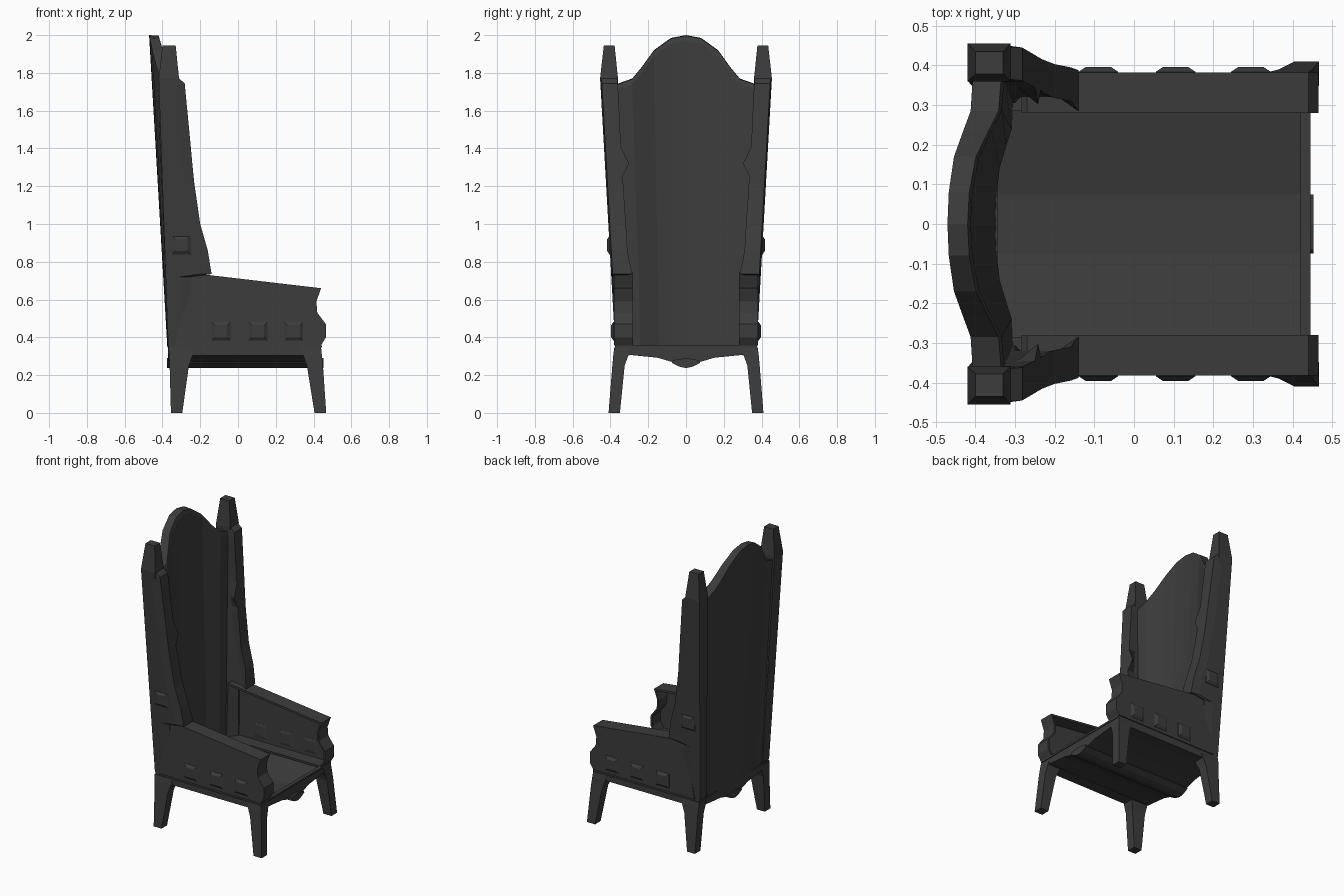
import bpy
import bmesh

cube = bpy.data.objects.get("Cube")
if cube:
    bpy.data.objects.remove(cube, do_unlink=True)

mat = bpy.data.materials.new("dark charcoal")
mat.use_nodes = True
COLOUR = (0.045, 0.045, 0.045, 1)
mat.diffuse_color = COLOUR
mat.node_tree.nodes["Principled BSDF"].inputs["Base Color"].default_value = COLOUR


def loft(name, rings, mirror=True):
    """Skin equal-length rings of points, cap both ends, mirror across y."""
    bm = bmesh.new()
    loops = [[bm.verts.new(p) for p in ring] for ring in rings]
    for a, b in zip(loops, loops[1:]):
        for i in range(len(a)):
            j = (i + 1) % len(a)
            bm.faces.new((a[i], a[j], b[j], b[i]))
    bm.faces.new(loops[0])
    bm.faces.new(loops[-1])
    bmesh.ops.recalc_face_normals(bm, faces=bm.faces)
    mesh = bpy.data.meshes.new(name)
    bm.to_mesh(mesh)
    bm.free()
    mesh.materials.append(mat)
    obj = bpy.data.objects.new(name, mesh)
    bpy.context.collection.objects.link(obj)
    if mirror:
        mod = obj.modifiers.new("Mirror", 'MIRROR')
        mod.use_axis = (False, True, False)


def rect(z, x0, x1, y0, y1):
    return [(x0, y0, z), (x1, y0, z), (x1, y1, z), (x0, y1, z)]


def box(name, x, y, z, mirror=False):
    loft(name, [rect(h, *x, *y) for h in z], mirror)


def along_x(name, profile, x0, x1):
    loft(name, [[(x, y, z) for y, z in profile] for x in (x0, x1)], False)


def along_y(name, profile, y0, y1):
    loft(name, [[(x, y, z) for x, z in profile] for y in (y0, y1)])


def both_sides(half):
    """Complete a half profile given from the centre outwards."""
    return [(-y, z) for y, z in reversed(half) if y] + half


# Tapered legs with a flared top
loft("rear_legs", [rect(0, -0.355, -0.295, 0.35, 0.41),
                   rect(0.25, -0.362, -0.26, 0.325, 0.39),
                   rect(0.305, -0.365, -0.24, 0.305, 0.385),
                   rect(0.345, -0.368, -0.23, 0.30, 0.38)])
loft("front_legs", [rect(0, 0.405, 0.467, 0.35, 0.41),
                    rect(0.25, 0.365, 0.45, 0.325, 0.39),
                    rect(0.305, 0.345, 0.444, 0.305, 0.385),
                    rect(0.345, 0.335, 0.44, 0.30, 0.38)])

# Seat frame
box("side_rails", (-0.36, 0.43), (0.30, 0.38), (0.305, 0.345), True)
box("side_ledges", (-0.365, 0.445), (0.285, 0.375), (0.345, 0.358), True)
box("front_ledge", (0.42, 0.445), (-0.375, 0.375), (0.345, 0.358))

# Dipped seat with a shaped underside
under = both_sides([(0, 0.262), (0.075, 0.27), (0.15, 0.292), (0.31, 0.308)])
upper = both_sides([(0.075, 0.298), (0.30, 0.338)])
along_x("seat", under + upper[::-1], -0.36, 0.435)
for name, x0, x1 in (("front_apron", 0.42, 0.44), ("rear_apron", -0.37, -0.345)):
    along_x(name, under + [(0.31, 0.35), (-0.31, 0.35)], x0, x1)
keel = both_sides([(0, 0.237), (0.035, 0.245), (0.075, 0.265)])
along_x("centre_keel", keel + [(0.065, 0.28), (0, 0.29), (-0.065, 0.28)], -0.375, 0.453)

# Hollow armrests: outer wall, plus a cap that folds down into a scrolled front
front = [(0.44, 0.358), (0.465, 0.40), (0.465, 0.47), (0.42, 0.53), (0.415, 0.59)]
crest = [(0.44, 0.66), (-0.14, 0.728), (-0.27, 0.743)]
along_y("arm_walls", [(-0.33, 0.358)] + front + crest, 0.372, 0.382)
inside = [(x - 0.012, z) for x, z in front] + [(x - 0.014, z - 0.012) for x, z in crest]
along_y("arm_caps", front + crest + inside[::-1], 0.28, 0.381)

# Back posts and side wings in one piece: height, front edge x, inner edge y
wing = [(0.358, -0.25, 0.362), (0.72, -0.25, 0.362), (0.735, -0.14, 0.285),
        (0.86, -0.16, 0.31), (1.0, -0.20, 0.318), (1.22, -0.232, 0.333),
        (1.25, -0.235, 0.338), (1.32, -0.242, 0.302), (1.41, -0.25, 0.345),
        (1.7, -0.278, 0.358), (1.745, -0.282, 0.362), (1.77, -0.312, 0.365)]
rings = []
for z, xf, yi in wing:
    h = z - 0.358
    xb, yo, yb = -0.37 - 0.0355 * h, 0.375 + 0.0565 * h, 0.305 + 0.04 * h
    rings.append([(xb, yb, z), (xf - 0.05, yb, z), (xf, yi, z), (xf, yo - 0.008, z),
                  (xf - 0.06, yo, z), (xb, yo, z)])
loft("wings_and_posts", rings)
loft("post_finials", [rect(1.70, -0.417, -0.318, 0.362, 0.45),
                      rect(1.77, -0.42, -0.312, 0.36, 0.455),
                      rect(1.945, -0.40, -0.33, 0.378, 0.435)])

# Bowed back panel, thicker at the sides: half width, bow, top height
arch = [(0, 1, 2.0), (0.08, 0.95, 1.985), (0.17, 0.75, 1.92), (0.235, 0.38, 1.83),
        (0.285, 0.08, 1.77), (0.37, 0, 1.74)]
columns = [(-y, b, z) for y, b, z in arch[:0:-1]] + arch
rings = []
for y, bow, top in columns:
    back_top = -0.36 - 0.034 * (top - 0.36) - 0.055 * bow
    front_top = -0.335 - 0.085 * bow
    back_low, front_low = -0.362 - 0.012 * bow, -0.305 - 0.045 * bow
    low = y * 0.84
    rings.append([(back_low, low, 0.345), (front_low, low, 0.345),
                  (front_top + 0.008, y, top - 0.03), (front_top, y, top - 0.003),
                  (back_top, y, top)])
loft("back_panel", rings, False)


def boss(name, x, z, y, depth):
    """Square boss with sloping sides."""
    steps = [(0.05, -0.5), (0.05, 0.15), (0.032, 1)]
    sq = ((-1, -1), (1, -1), (1, 1), (-1, 1))
    loft(name, [[(x + s * a, y + depth * t, z + s * b) for a, b in sq] for s, t in steps])


# Decorative bosses on arms and posts
for i, x in enumerate((-0.09, 0.105, 0.295)):
    boss(f"outer_arm_boss_{i + 1}", x, 0.432, 0.382, 0.014)
    boss(f"inner_arm_boss_{i + 1}", x, 0.428, 0.372, -0.005)
boss("post_boss", -0.30, 0.888, 0.403, 0.014)
